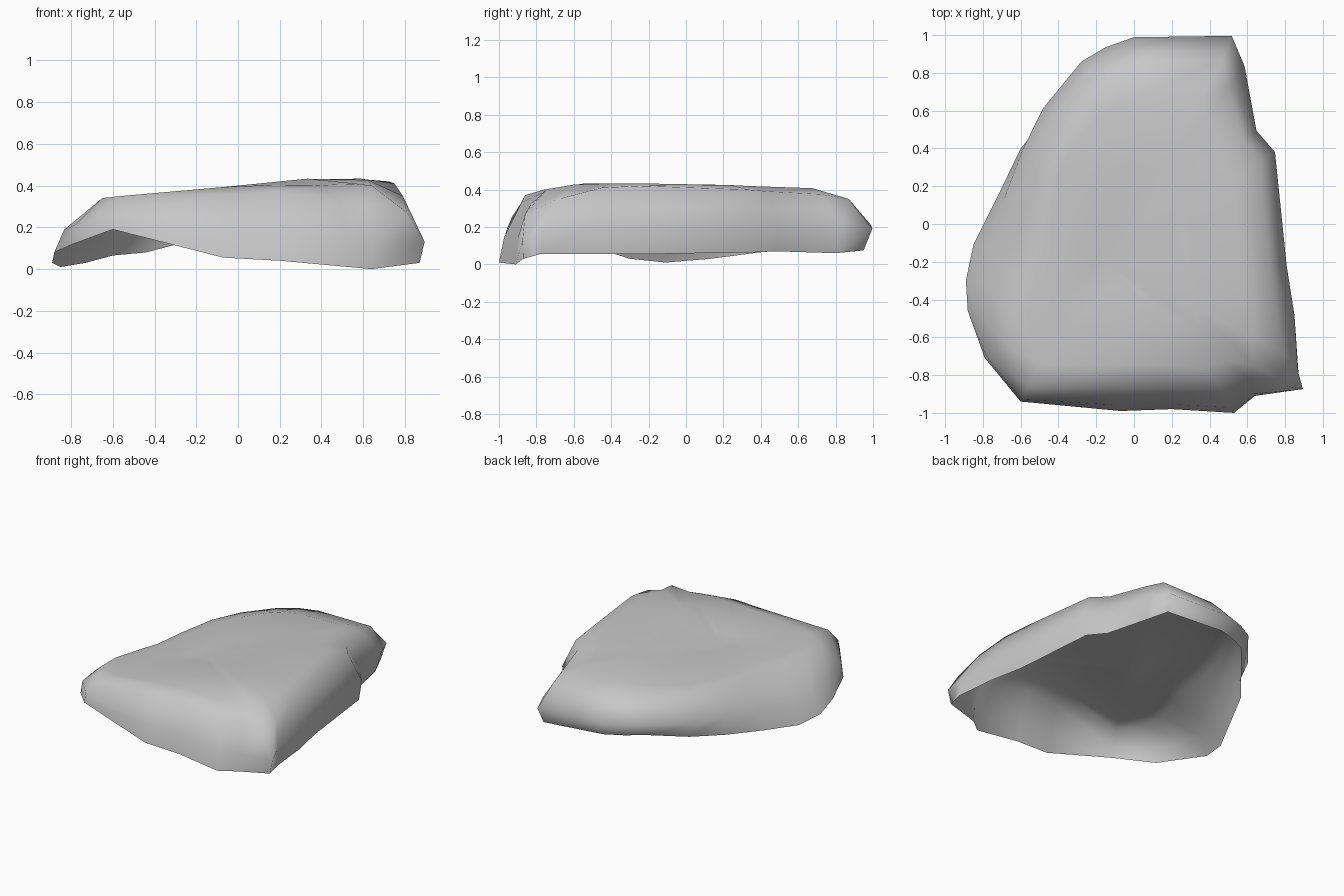
import bpy
import bmesh
from mathutils import Vector

cube = bpy.data.objects.get("Cube")
if cube:
    bpy.data.objects.remove(cube, do_unlink=True)

# Lower open edge of the rock, counter-clockwise from the front left corner
RIM = [(-.6, -.94, .19), (-.07, -.99, .055), (.2, -.98, .04), (.53, -1, .01),
       (.64, -.91, .0), (.87, -.87, .03), (.87, -.78, .055), (.84, -.48, .055),
       (.79, -.23, .055), (.73, .37, .065), (.63, .48, .07), (.56, .8, .06),
       (.5, .95, .075), (.02, .94, .11), (-.12, .89, .12), (-.25, .82, .13),
       (-.44, .59, .08), (-.6, .4, .065), (-.73, .13, .03), (-.85, -.11, .01),
       (-.89, -.3, .03), (-.88, -.46, .08), (-.79, -.71, .12)]

# Matching upper edge where the walls turn into the top
SHOULDER = [(-.56, -.86, .35), (-.05, -.86, .36), (.2, -.86, .37), (.48, -.88, .33),
            (.62, -.83, .32), (.81, -.86, .27), (.79, -.68, .35), (.75, -.45, .41),
            (.72, -.25, .42), (.67, .33, .4), (.58, .44, .39), (.5, .72, .375),
            (.47, .87, .35), (.05, .87, .35), (-.08, .83, .35), (-.2, .75, .35),
            (-.36, .55, .35), (-.46, .35, .345), (-.52, .1, .335), (-.55, -.15, .335),
            (-.6, -.3, .335), (-.65, -.5, .34), (-.65, -.66, .34)]

CENTRE = Vector((-.14, -.22, 0))


def top_height(x, y):
    """Gently tilted top, lower to the left and rounded off in front."""
    return min(.412 + .035 * x - .025 * y, .4 + .1 * x, .435 + .17 * (y + .55), .433)


def wall_point(low, high):
    """Bulging middle of the wall, fullest at the back."""
    low, high = Vector(low), Vector(high)
    outward = low - high
    outward.z = 0
    outward.normalize()
    if low.y > .55:
        amount = .085
    elif low.y < -.9:
        amount = .025
    else:
        amount = .05
    return low.lerp(high, .42) + outward * amount


def top_point(edge, scale):
    """Shoulder point drawn in towards the centre of the top."""
    point = CENTRE.lerp(Vector(edge), scale)
    point.z = top_height(point.x, point.y)
    return point


bm = bmesh.new()
levels = [RIM,
          [wall_point(a, b) for a, b in zip(RIM, SHOULDER)],
          SHOULDER]
levels += [[top_point(p, s) for p in SHOULDER] for s in (.82, .5, .18)]
rings = [[bm.verts.new(p) for p in level] for level in levels]

# Walls and top as bands of quads
count = len(RIM)
for lower, upper in zip(rings, rings[1:]):
    for i in range(count):
        j = (i + 1) % count
        bm.faces.new((lower[i], lower[j], upper[j], upper[i]))

# Shallow dent closing the top
dent = bm.verts.new((CENTRE.x, CENTRE.y, top_height(CENTRE.x, CENTRE.y) - .015))
for i in range(count):
    bm.faces.new((rings[-1][i], rings[-1][(i + 1) % count], dent))

for face in bm.faces:
    face.smooth = True

mesh = bpy.data.meshes.new("rock_shell")
bm.to_mesh(mesh)
bm.free()
rock = bpy.data.objects.new("rock_shell", mesh)
bpy.context.collection.objects.link(rock)

# Single stone grey
stone = bpy.data.materials.new("stone_grey")
stone.use_nodes = True
grey = (.57, .57, .57, 1)
stone.diffuse_color = grey
stone.node_tree.nodes["Principled BSDF"].inputs["Base Color"].default_value = grey
mesh.materials.append(stone)
